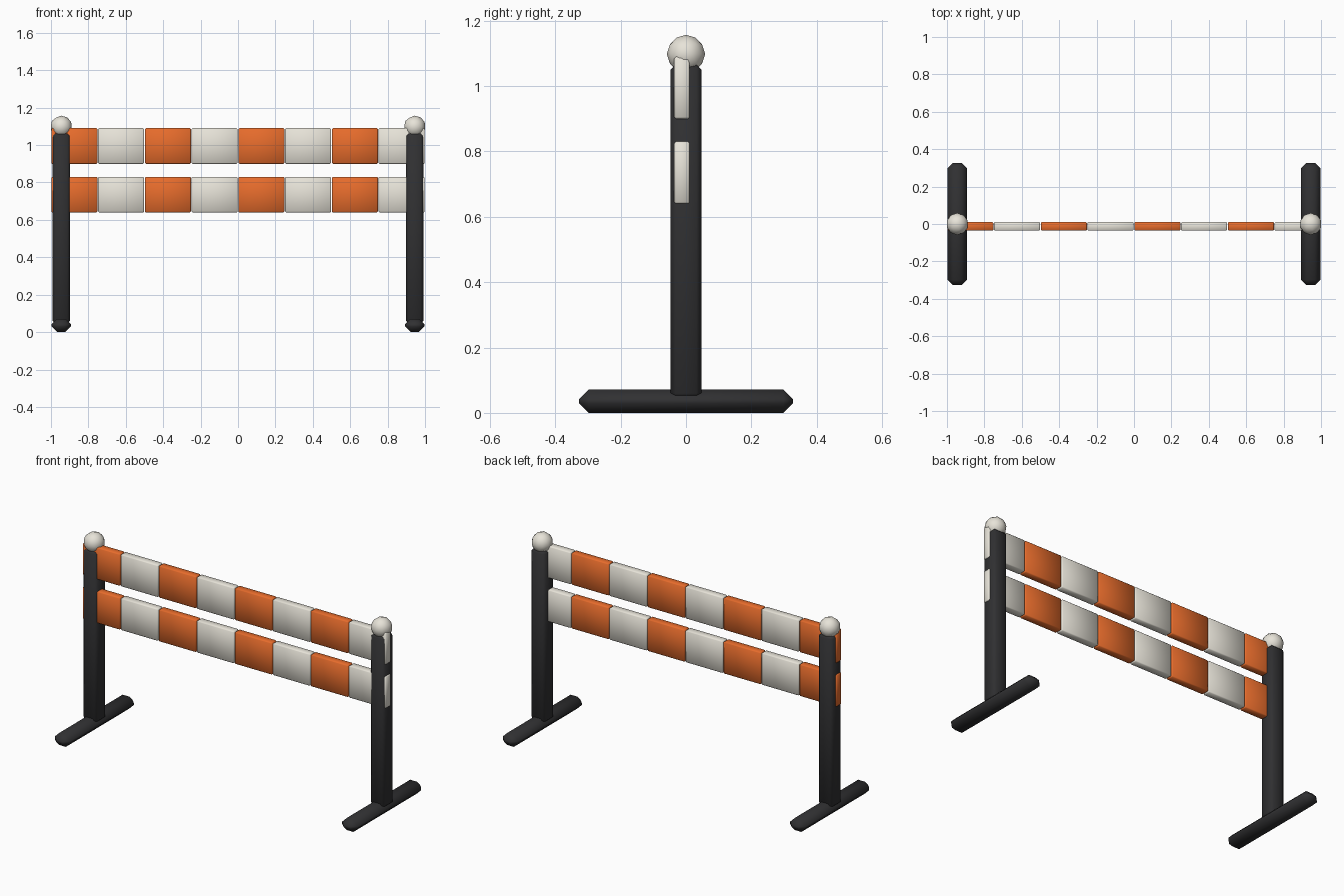
import bpy, bmesh
from mathutils import Matrix

if "Cube" in bpy.data.objects:
    bpy.data.objects.remove(bpy.data.objects["Cube"])


def material(name, rgb):
    m = bpy.data.materials.new(name)
    m.diffuse_color = (*rgb, 1)
    m.use_nodes = True
    m.node_tree.nodes["Principled BSDF"].inputs["Base Color"].default_value = m.diffuse_color
    return m


DARK = material("dark", (0.03, 0.03, 0.032))
ORANGE = material("orange", (0.80, 0.15, 0.025))
WHITE = material("white", (0.80, 0.77, 0.69))


def finish(bm, name, mat):
    for f in bm.faces:
        f.smooth = True
    me = bpy.data.meshes.new(name)
    bm.to_mesh(me)
    bm.free()
    me.materials.append(mat)
    ob = bpy.data.objects.new(name, me)
    bpy.context.collection.objects.link(ob)
    return ob


def chamfered_box(name, lo, hi, chamfer, mat):
    size = [b - a for a, b in zip(lo, hi)]
    mid = [(a + b) / 2 for a, b in zip(lo, hi)]
    bm = bmesh.new()
    bmesh.ops.create_cube(bm, size=1,
                          matrix=Matrix.Translation(mid) @ Matrix.Diagonal((*size, 1)))
    bmesh.ops.bevel(bm, geom=bm.edges[:], offset=chamfer, segments=1,
                    affect='EDGES', profile=0.5)
    return finish(bm, name, mat)


for side, x in (("left", -0.945), ("right", 0.945)):
    # foot with nearly pointed ends
    chamfered_box(side + "_foot", (x - 0.051, -0.327, 0), (x + 0.051, 0.327, 0.071),
                  0.029, DARK)
    # upright post
    chamfered_box(side + "_post", (x - 0.047, -0.047, 0.045), (x + 0.047, 0.047, 1.065),
                  0.015, DARK)
    # faceted ball on the post
    bm = bmesh.new()
    bmesh.ops.create_icosphere(bm, subdivisions=2, radius=0.059,
                               matrix=Matrix.Translation((x, 0, 1.098)))
    finish(bm, side + "_ball", WHITE)

# two boards of eight alternating striped panels
for row, z in (("lower", 0.64), ("upper", 0.90)):
    for i in range(8):
        x0 = -1 + i * 0.25
        chamfered_box(f"{row}_board_panel_{i + 1}", (x0 + 0.002, -0.036, z),
                      (x0 + 0.248, 0.011, z + 0.19), 0.005,
                      WHITE if i % 2 else ORANGE)
